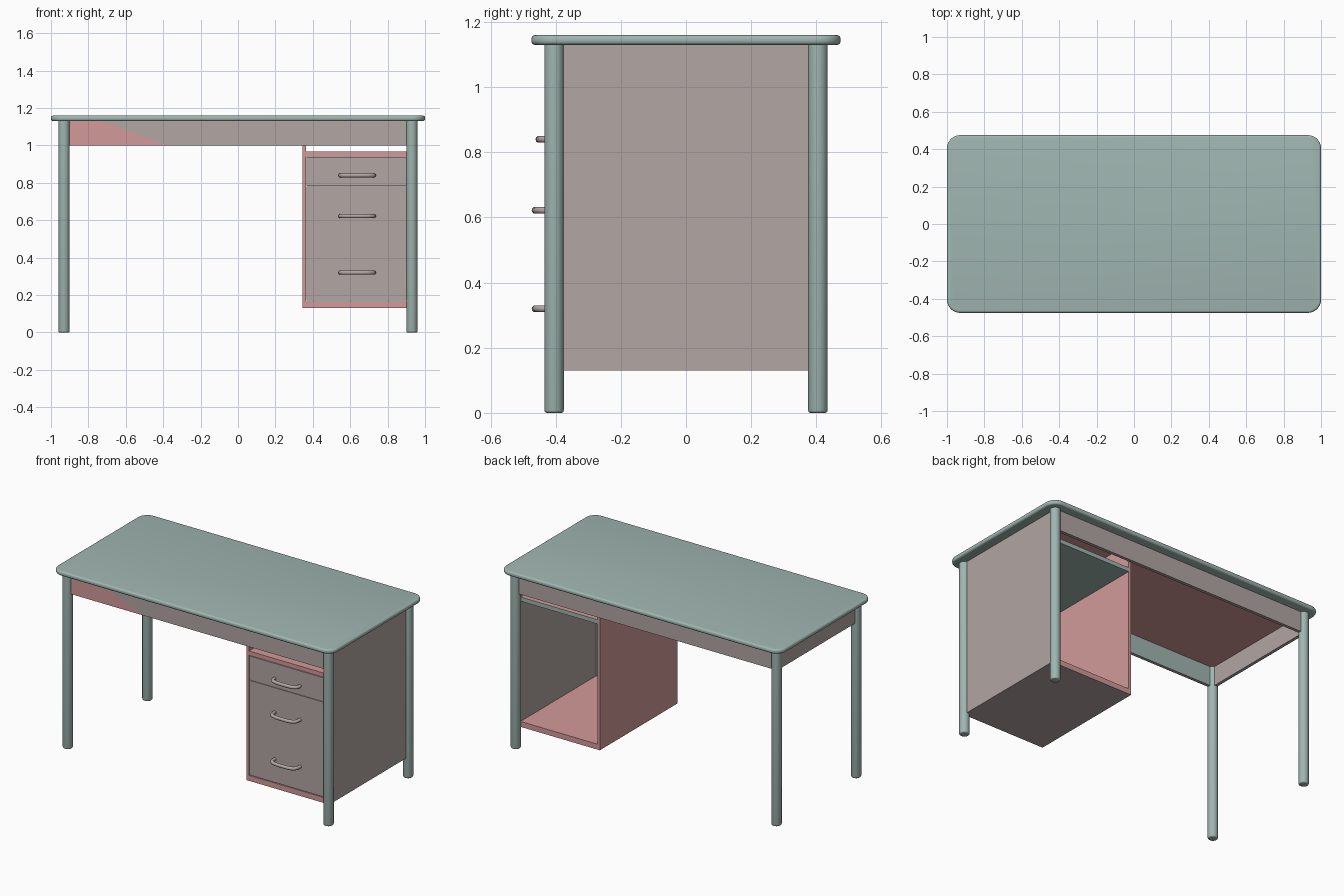
import bpy, bmesh, math
from mathutils import Vector

if "Cube" in bpy.data.objects:
    bpy.data.objects.remove(bpy.data.objects["Cube"])


def material(name, rgb):
    m = bpy.data.materials.new(name)
    m.diffuse_color = (*rgb, 1)
    m.use_nodes = True
    m.node_tree.nodes["Principled BSDF"].inputs["Base Color"].default_value = m.diffuse_color
    return m


TEAL, MAUVE, PINK = 0, 1, 2
MATS = [material("grey_teal", (0.352, 0.468, 0.440)),
        material("grey_mauve", (0.445, 0.381, 0.371)),
        material("dusty_pink", (0.645, 0.328, 0.319))]
AXES = {"-x": (-1, 0, 0), "+x": (1, 0, 0), "-y": (0, -1, 0),
        "+y": (0, 1, 0), "-z": (0, 0, -1), "+z": (0, 0, 1)}


def finish(name, bm, smooth=False):
    me = bpy.data.meshes.new(name)
    bm.to_mesh(me)
    bm.free()
    for m in MATS:
        me.materials.append(m)
    ob = bpy.data.objects.new(name, me)
    bpy.context.collection.objects.link(ob)
    if smooth:
        bpy.ops.object.select_all(action="DESELECT")
        bpy.context.view_layer.objects.active = ob
        ob.select_set(True)
        bpy.ops.object.shade_smooth_by_angle(angle=math.radians(40))
    return ob


def box_bm(x, y, z):
    bm = bmesh.new()
    bmesh.ops.create_cube(bm, size=1)
    for v in bm.verts:
        v.co = Vector(r[0] if c < 0 else r[1] for c, r in zip(v.co, (x, y, z)))
    return bm


def paint(bm, base, sides):
    # base colour, with overrides by face direction
    for f in bm.faces:
        f.normal_update()
        f.material_index = base
        for axis, idx in sides.items():
            if f.normal.dot(Vector(AXES[axis])) > 0.9:
                f.material_index = idx


def panel(name, x, y, z, base, sides={}):
    bm = box_bm(x, y, z)
    paint(bm, base, sides)
    return finish(name, bm)


# Table top: rounded corners, rolled edge
bm = box_bm((-1, 1), (-0.475, 0.475), (1.13, 1.16))
up = [e for e in bm.edges if abs(e.verts[0].co.z - e.verts[1].co.z) > 0.01]
bmesh.ops.bevel(bm, geom=up, offset=0.07, segments=8, profile=0.5, affect="EDGES")
rim = [e for e in bm.edges if abs(e.verts[0].co.z - e.verts[1].co.z) < 0.001]
bmesh.ops.bevel(bm, geom=rim, offset=0.012, segments=4, profile=0.5, affect="EDGES")
finish("table_top", bm, True)
panel("table_top_lining", (-0.92, 0.91), (-0.395, 0.395), (1.124, 1.131), PINK)

# Round legs
for sx, xn in ((-1, "left"), (1, "right")):
    for sy, yn in ((-1, "front"), (1, "back")):
        bm = bmesh.new()
        bmesh.ops.create_cone(bm, cap_ends=True, segments=32, radius1=0.03,
                              radius2=0.03, depth=1.132)
        bmesh.ops.translate(bm, verts=bm.verts, vec=(sx * 0.93, sy * 0.405, 0.566))
        foot = [e for e in bm.edges if all(v.co.z < 0.01 for v in e.verts)]
        bmesh.ops.bevel(bm, geom=foot, offset=0.008, segments=3, profile=0.5,
                        affect="EDGES")
        finish(f"{yn}_{xn}_leg", bm, True)

# Aprons; the front one has a pink end cut on a slant
bm = box_bm((-0.92, 0.92), (-0.415, -0.395), (1.0, 1.131))
cut, slant = Vector((-0.72, 0, 1.13)), Vector((0.13, 0, 0.34))
bmesh.ops.bisect_plane(bm, geom=bm.verts[:] + bm.edges[:] + bm.faces[:],
                       plane_co=cut, plane_no=slant)
paint(bm, MAUVE, {"+y": TEAL})
for f in bm.faces:
    if f.normal.y < -0.9 and (f.calc_center_median() - cut).dot(slant) < 0:
        f.material_index = PINK
finish("front_apron", bm)
panel("back_apron", (-0.92, 0.92), (0.395, 0.415), (1.0, 1.131), MAUVE)
panel("left_apron", (-0.94, -0.92), (-0.395, 0.395), (1.0, 1.131), MAUVE)

# Cabinet, open at the back
panel("cabinet_right_side", (0.91, 0.935), (-0.4, 0.395), (0.13, 1.131), MAUVE)
panel("cabinet_left_side", (0.345, 0.363), (-0.405, 0.385), (0.13, 1.131), PINK)
panel("cabinet_floor", (0.345, 0.912), (-0.405, 0.385), (0.13, 0.165), PINK,
      {"-z": MAUVE})
panel("cabinet_top", (0.363, 0.912), (-0.405, 0.385), (0.94, 0.967), PINK,
      {"-z": TEAL, "+y": TEAL})

# Drawer fronts with bow handles
DRAWERS = [("upper", 0.783, 0.937, 0.84, 0.046), ("middle", 0.48, 0.78, 0.622, 0.058),
           ("lower", 0.17, 0.48, 0.32, 0.058)]
for name, z0, z1, hz, reach in DRAWERS:
    panel(f"{name}_drawer_front", (0.366, 0.908), (-0.407, -0.392), (z0, z1), MAUVE,
          {"+y": TEAL})
    cu = bpy.data.curves.new(f"{name}_handle", "CURVE")
    cu.dimensions = "3D"
    cu.bevel_depth, cu.bevel_resolution, cu.use_fill_caps = 0.011, 3, True
    sp = cu.splines.new("POLY")
    n = 14
    sp.points.add(n)
    for i in range(n + 1):
        a = math.pi * i / n
        c, s = math.cos(a), math.sin(a)
        px = math.copysign(abs(c) ** 0.6, c) * 0.09
        sp.points[i].co = (0.637 - px, -0.405 - reach * max(s, 0) ** 0.55, hz, 1)
    cu.materials.append(MATS[MAUVE])
    ob = bpy.data.objects.new(f"{name}_handle", cu)
    bpy.context.collection.objects.link(ob)
    bpy.ops.object.select_all(action="DESELECT")
    bpy.context.view_layer.objects.active = ob
    ob.select_set(True)
    bpy.ops.object.convert(target="MESH")
    bpy.ops.object.shade_smooth_by_angle(angle=math.radians(40))
